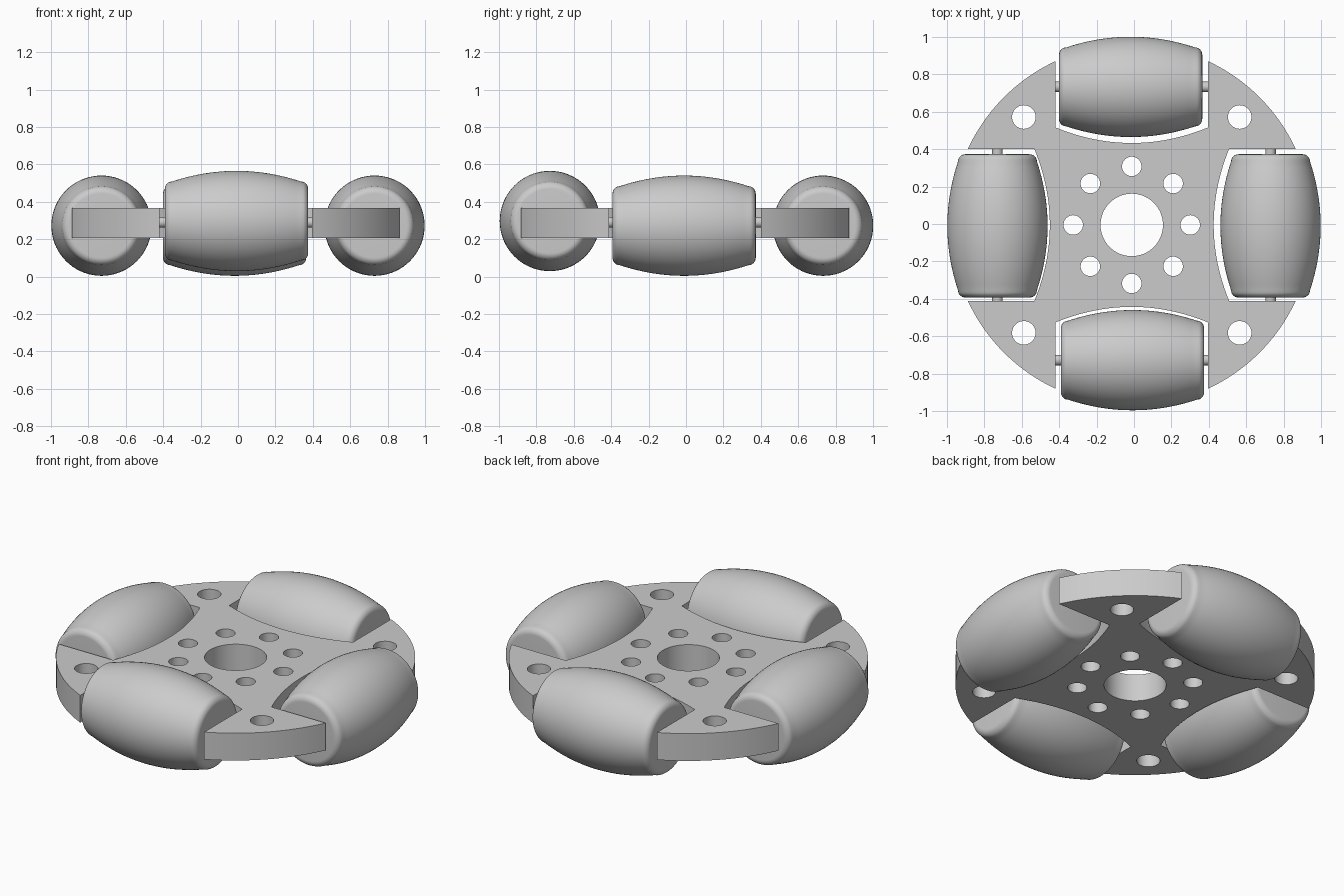
import bpy, bmesh
from math import sin, cos, pi, radians, atan2, hypot
from mathutils import Matrix, Vector

cube = bpy.data.objects.get("Cube")
if cube:
    bpy.data.objects.remove(cube)

GREY = (0.6, 0.6, 0.6, 1)
mat = bpy.data.materials.new("light grey")
mat.use_nodes = True
mat.diffuse_color = GREY
mat.node_tree.nodes["Principled BSDF"].inputs["Base Color"].default_value = GREY

CX, CY = -0.012, -0.005      # hub centre
R = 0.966                    # plate radius
HALF = 0.407                 # half width of a roller pocket
DEPTH = 0.438                # distance of pocket floor from the hub centre


def finish(obj, angle):
    obj.data.materials.clear()
    obj.data.materials.append(mat)
    bpy.ops.object.select_all(action='DESELECT')
    bpy.context.view_layer.objects.active = obj
    obj.select_set(True)
    bpy.ops.object.shade_smooth_by_angle(angle=radians(angle))


def circle(x, y, r, n=40):
    return [(x + r * cos(2 * pi * i / n), y + r * sin(2 * pi * i / n)) for i in range(n)]


def plate_outline():
    """Four rim arcs, each followed by a pocket with a bowed floor."""
    start = atan2(HALF, (R * R - HALF * HALF) ** 0.5)
    sweep = pi / 2 - 2 * start
    quarter = [(R * cos(start + sweep * i / 20), R * sin(start + sweep * i / 20)) for i in range(21)]
    for i in range(25):
        x = HALF * (1 - i / 12)
        quarter.append((x, DEPTH + 0.5 * x * x))
    points = []
    for k in range(4):
        turn = Matrix.Rotation(k * pi / 2, 2)
        points += [tuple(turn @ Vector(p)) for p in quarter]
    return points


def make_plate(name, z0, z1):
    curve = bpy.data.curves.new(name, 'CURVE')
    curve.dimensions = '2D'
    curve.fill_mode = 'BOTH'
    curve.extrude = (z1 - z0) / 2
    loops = [plate_outline(), circle(0, 0, 0.167, 64)]
    loops += [circle(0.313 * cos(k * pi / 4), 0.313 * sin(k * pi / 4), 0.052) for k in range(8)]
    loops += [circle(sx * 0.577, sy * 0.577, 0.063) for sx in (-1, 1) for sy in (-1, 1)]
    for pts in loops:
        spline = curve.splines.new('POLY')
        spline.points.add(len(pts) - 1)
        for point, (x, y) in zip(spline.points, pts):
            point.co = (x, y, 0, 1)
        spline.use_cyclic_u = True
    obj = bpy.data.objects.new(name, curve)
    bpy.context.collection.objects.link(obj)
    obj.location = (CX, CY, (z0 + z1) / 2)
    bpy.ops.object.select_all(action='DESELECT')
    bpy.context.view_layer.objects.active = obj
    obj.select_set(True)
    bpy.ops.object.convert(target='MESH')
    obj = bpy.context.object
    bm = bmesh.new()
    bm.from_mesh(obj.data)
    bmesh.ops.remove_doubles(bm, verts=bm.verts, dist=1e-5)
    bmesh.ops.recalc_face_normals(bm, faces=bm.faces)
    bm.to_mesh(obj.data)
    bm.free()
    finish(obj, 25)


def lathe(name, profile, location, along_y, angle):
    """Revolve (position, radius) pairs about the x axis, or the y axis."""
    bm = bmesh.new()
    verts = [bm.verts.new((x, 0, r)) for x, r in profile]
    edges = [bm.edges.new(pair) for pair in zip(verts, verts[1:])]
    bmesh.ops.spin(bm, geom=verts + edges, cent=(0, 0, 0), axis=(1, 0, 0),
                   angle=2 * pi, steps=72, use_merge=True)
    bmesh.ops.remove_doubles(bm, verts=bm.verts, dist=1e-5)
    bmesh.ops.recalc_face_normals(bm, faces=bm.faces)
    mesh = bpy.data.meshes.new(name)
    bm.to_mesh(mesh)
    bm.free()
    obj = bpy.data.objects.new(name, mesh)
    bpy.context.collection.objects.link(obj)
    obj.location = location
    if along_y:
        obj.rotation_euler.z = pi / 2
    finish(obj, angle)


# Barrel profile with rounded ends
LENGTH, BULGE, FILLET = 0.383, 0.268, 0.04
shoulder = LENGTH - FILLET
rim = BULGE - 0.48 * shoulder ** 2
side = [(shoulder + FILLET * sin(a), rim - FILLET * (1 - cos(a)))
        for a in (radians(20 + 10 * i) for i in range(8))]
barrel = [(shoulder * (i / 12 - 1), BULGE - 0.48 * (shoulder * (i / 12 - 1)) ** 2) for i in range(25)]
left_end = [(-x, r) for x, r in reversed(side)]
roller_profile = [(-LENGTH, 0)] + left_end + barrel + side + [(LENGTH, 0)]
axle_profile = [(-0.45, 0), (-0.45, 0.028), (0.45, 0.028), (0.45, 0)]

# Stacked hub plates
make_plate("lower_plate", 0.205, 0.242)
make_plate("core_plate", 0.242, 0.33)
make_plate("upper_plate", 0.33, 0.367)

# Rollers and their axles
for label, x, y, z, along_y in (
        ("front", -0.008, -0.728, 0.297, False),
        ("back", -0.018, 0.733, 0.272, False),
        ("left", 0.73, -0.01, 0.272, True),
        ("right", -0.73, -0.01, 0.272, True)):
    lathe(label + "_roller", roller_profile, (x, y, z), along_y, 40)
    axle_at = (x, CY, 0.29) if along_y else (CX, y, 0.29)
    lathe(label + "_axle", axle_profile, axle_at, along_y, 40)
